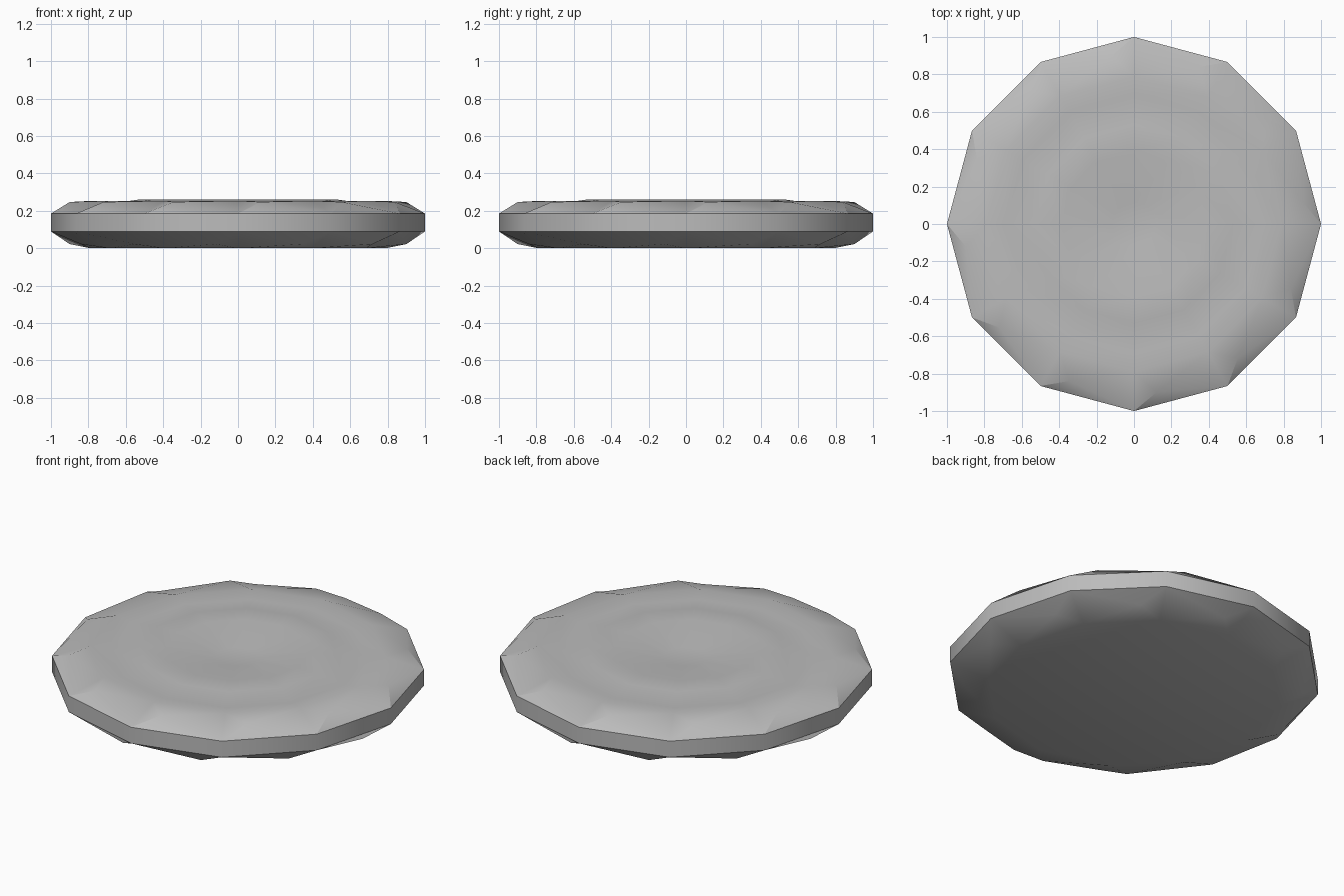
import bpy, bmesh
from math import sin, cos, radians

if "Cube" in bpy.data.objects:
    bpy.data.objects.remove(bpy.data.objects["Cube"], do_unlink=True)

SIDES = 12
TWIST = radians(7.6)

stone = bpy.data.materials.new("stone grey")
stone.use_nodes = True
stone.diffuse_color = (0.5, 0.5, 0.5, 1)
stone.node_tree.nodes["Principled BSDF"].inputs["Base Color"].default_value = (0.5, 0.5, 0.5, 1)

bm = bmesh.new()


def ring(radius, z, turn=0.0):
    angles = [radians(360 / SIDES * k) + turn for k in range(SIDES)]
    return [bm.verts.new((radius * cos(a), radius * sin(a), z)) for a in angles]


def bridge(a, b):
    for k in range(SIDES):
        n = (k + 1) % SIDES
        bm.faces.new((a[k], a[n], b[n], b[k]))


def chipped_bevel(outer, chips, inner, step):
    # each chip point leans toward the next corner in the step direction
    for k in range(SIDES):
        n = (k + step) % SIDES
        bm.faces.new((outer[k], outer[n], chips[k]))
        bm.faces.new((outer[k], chips[k], inner[k]))
        bm.faces.new((chips[k], outer[n], inner[n]))
        bm.faces.new((chips[k], inner[n], inner[k]))


# rim wall
low, high = ring(1, 0.09), ring(1, 0.185)
bridge(low, high)

# underside, twisted the opposite way
base = ring(0.79, 0)
chipped_bevel(low, ring(0.908, 0.022, -TWIST), base, -1)
bm.faces.new(base)

# top with a shallow groove, a raised ring and a central dish
previous = ring(0.79, 0.253)
chipped_bevel(high, ring(0.908, 0.247, TWIST), previous, 1)
for radius, z in ((0.69, 0.238), (0.53, 0.26), (0.39, 0.26), (0.12, 0.22)):
    current = ring(radius, z)
    bridge(previous, current)
    previous = current
bm.faces.new(previous)

bmesh.ops.recalc_face_normals(bm, faces=bm.faces)
mesh = bpy.data.meshes.new("stone_disc")
bm.to_mesh(mesh)
bm.free()
mesh.materials.append(stone)
disc = bpy.data.objects.new("stone_disc", mesh)
bpy.context.collection.objects.link(disc)

# soft shading across gentle edges only
bpy.ops.object.select_all(action="DESELECT")
disc.select_set(True)
bpy.context.view_layer.objects.active = disc
bpy.ops.object.shade_smooth_by_angle(angle=radians(31))
